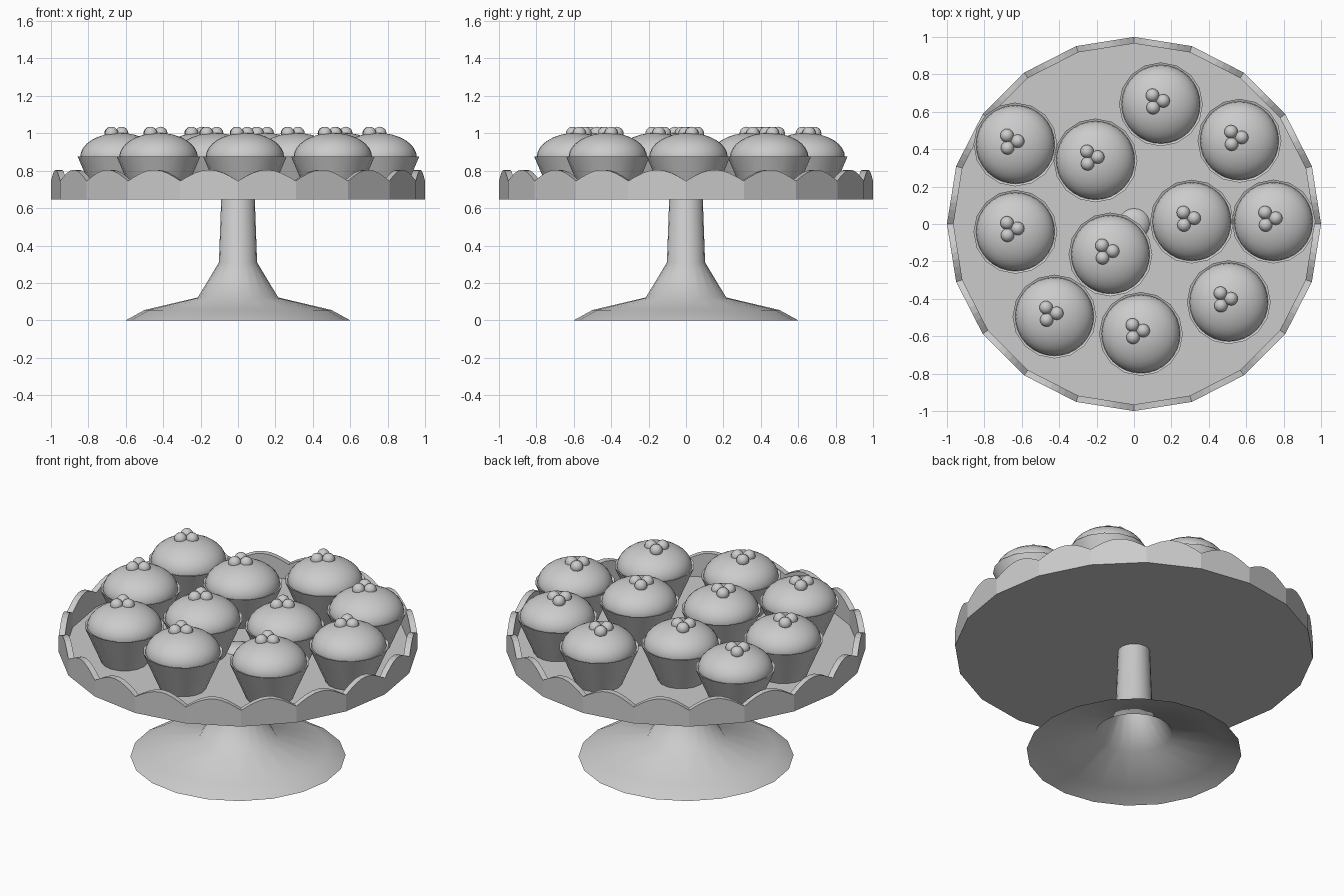
import bpy, bmesh, math

if "Cube" in bpy.data.objects:
    bpy.data.objects.remove(bpy.data.objects["Cube"])

def finish(bm, name, smooth=None):
    bmesh.ops.remove_doubles(bm, verts=bm.verts, dist=1e-5)
    me = bpy.data.meshes.new(name)
    bm.to_mesh(me)
    bm.free()
    ob = bpy.data.objects.new(name, me)
    bpy.context.collection.objects.link(ob)
    if smooth:
        bpy.ops.object.select_all(action='DESELECT')
        ob.select_set(True)
        bpy.context.view_layer.objects.active = ob
        bpy.ops.object.shade_smooth_by_angle(angle=math.radians(smooth))
    return ob

def lathe(bm, profile, sides, cx=0, cy=0):
    """Sweep (radius, z) points, listed upwards, around a vertical axis."""
    rings = []
    for r, z in profile:
        rings.append([bm.verts.new((cx + r * math.cos(2 * math.pi * i / sides),
                                    cy + r * math.sin(2 * math.pi * i / sides), z))
                      for i in range(sides)])
    for a, b in zip(rings, rings[1:]):
        for i in range(sides):
            j = (i + 1) % sides
            bm.faces.new((a[i], a[j], b[j], b[i]))
    return rings

# Open flared foot and stem; the rounded tip pokes through the plate
bm = bmesh.new()
rings = lathe(bm, [(0.6, 0), (0.5, 0.055), (0.215, 0.122), (0.102, 0.31), (0.09, 0.645),
                   (0.075, 0.672), (0.04, 0.688)], 20)
bm.faces.new(rings[-1])
finish(bm, "pedestal", 50)

# Twenty-sided plate with one scallop on each side
SIDES, STEPS = 20, 8
BOTTOM, FLOOR, INNER = 0.645, 0.657, 0.965
bm = bmesh.new()
columns = []
for s in range(SIDES):
    a0, a1 = 2 * math.pi * s / SIDES, 2 * math.pi * (s + 1) / SIDES
    for k in range(STEPS):
        t = k / STEPS
        x = math.cos(a0) * (1 - t) + math.cos(a1) * t
        y = math.sin(a0) * (1 - t) + math.sin(a1) * t
        top = 0.745 + 0.06 * math.sin(math.pi * t)
        columns.append([bm.verts.new(p) for p in (
            (x, y, BOTTOM), (x, y, top),
            (x * INNER, y * INNER, top), (x * INNER, y * INNER, FLOOR))])
for c, d in zip(columns, columns[1:] + columns[:1]):
    for k in range(3):
        bm.faces.new((c[k], d[k], d[k + 1], c[k + 1]))
bm.faces.new([c[0] for c in reversed(columns)])
bm.faces.new([c[3] for c in columns])
finish(bm, "scalloped_plate")

# Cupcakes: paper cup, domed icing and three berries
CENTRES = [(-0.634, 0.425), (-0.206, 0.34), (0.144, 0.64), (0.564, 0.445),
           (-0.634, -0.042), (-0.126, -0.163), (0.309, 0.013), (0.746, 0.013),
           (-0.425, -0.495), (0.037, -0.588), (0.507, -0.418)]
BERRIES = [(-0.045, 0.048), (0.012, 0.018), (-0.042, -0.018)]

def ball(bm, centre, radius, height, u, v):
    vs = bmesh.ops.create_uvsphere(bm, u_segments=u, v_segments=v, radius=1)["verts"]
    bmesh.ops.scale(bm, vec=(radius, radius, height), verts=vs)
    bmesh.ops.translate(bm, vec=centre, verts=vs)

for n, (x, y) in enumerate(CENTRES, 1):
    bm = bmesh.new()
    rings = lathe(bm, [(0.13, FLOOR), (0.224, 0.877), (0.21, 0.872)], 16, x, y)
    bm.faces.new(rings[0][::-1])
    finish(bm, f"paper_cup_{n}", 40)

    bm = bmesh.new()
    ball(bm, (x, y, 0.872), 0.21, 0.13, 32, 16)
    finish(bm, f"icing_{n}", 60)

    bm = bmesh.new()
    for dx, dy in BERRIES:
        ball(bm, (x + dx, y + dy, 0.999), 0.036, 0.036, 16, 10)
    finish(bm, f"berries_{n}", 60)
